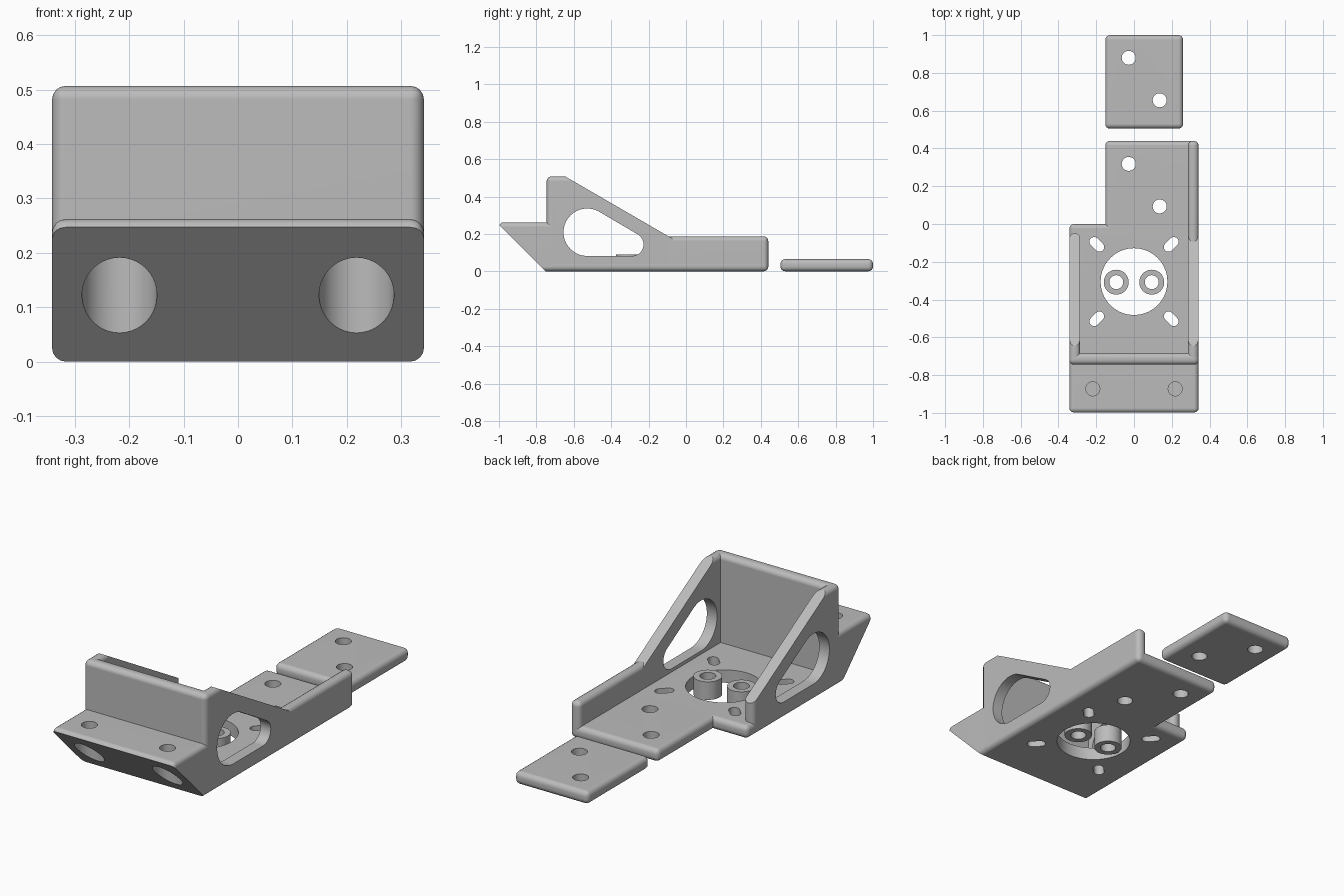
import bpy, bmesh, math
from mathutils import Vector
from mathutils.geometry import convex_hull_2d

old = bpy.data.objects.get("Cube")
if old:
    bpy.data.objects.remove(old, do_unlink=True)

R = 0.025        # rounding of all outer edges
W = 0.342        # half width of the bracket
INNER = 0.285    # inside of the side walls
T = 0.065        # plate thickness

grey = bpy.data.materials.new("plain grey")
grey.use_nodes = True
grey.diffuse_color = (0.5, 0.5, 0.5, 1)
bsdf = next(n for n in grey.node_tree.nodes if n.type == 'BSDF_PRINCIPLED')
bsdf.inputs["Base Color"].default_value = grey.diffuse_color


def make(name, bm):
    bmesh.ops.recalc_face_normals(bm, faces=bm.faces)
    mesh = bpy.data.meshes.new(name)
    bm.to_mesh(mesh)
    bm.free()
    mesh.materials.append(grey)
    ob = bpy.data.objects.new(name, mesh)
    bpy.context.scene.collection.objects.link(ob)
    return ob


def rounded_box(name, x, y, z):
    bm = bmesh.new()
    bmesh.ops.create_cube(bm, size=1)
    for v in bm.verts:
        v.co = [r[0] if c < 0 else r[1] for c, r in zip(v.co, (x, y, z))]
    bmesh.ops.bevel(bm, geom=bm.edges[:], offset=R, segments=4,
                    profile=0.5, affect='EDGES')
    return make(name, bm)


def prism(name, outline, lo, hi, axis='z'):
    """Extrude an outline: (x, y) along z, or (y, z) along x."""
    bm = bmesh.new()
    place = (lambda u, v: (u, v, lo)) if axis == 'z' else (lambda u, v: (lo, u, v))
    face = bm.faces.new([bm.verts.new(place(u, v)) for u, v in outline])
    ext = bmesh.ops.extrude_face_region(bm, geom=[face])
    step = Vector((0, 0, hi - lo)) if axis == 'z' else Vector((hi - lo, 0, 0))
    bmesh.ops.translate(bm, vec=step,
                        verts=[g for g in ext['geom'] if isinstance(g, bmesh.types.BMVert)])
    return make(name, bm)


def circle(cx, cy, r, n=40):
    return [(cx + r * math.cos(math.tau * i / n), cy + r * math.sin(math.tau * i / n))
            for i in range(n)]


def hull(points):
    return [points[i] for i in convex_hull_2d([Vector(p) for p in points])]


def hole(cx, cy, r, lo=-0.1, hi=0.3):
    return prism("hole_cutter", circle(cx, cy, r), lo, hi)


def select(ob):
    bpy.ops.object.select_all(action='DESELECT')
    ob.select_set(True)
    bpy.context.view_layer.objects.active = ob


def finish(ob, cutters=()):
    select(ob)
    for c in cutters:
        mod = ob.modifiers.new("cut", 'BOOLEAN')
        mod.operation, mod.solver, mod.object = 'DIFFERENCE', 'EXACT', c
        bpy.ops.object.modifier_apply(modifier=mod.name)
        bpy.data.objects.remove(c, do_unlink=True)
    select(ob)
    bpy.ops.object.shade_smooth_by_angle(angle=math.radians(26))
    mod = ob.modifiers.new("even_shading", 'WEIGHTED_NORMAL')
    mod.keep_sharp = True


# Motor plate with the large opening and four radial slots
MY = -0.305
cuts = [hole(0, MY, 0.177)]
for sx in (-1, 1):
    for sy in (-1, 1):
        ends = [circle(sx * d, MY + sy * d, 0.025, 24) for d in (0.183, 0.211)]
        cuts.append(prism("slot_cutter", hull(ends[0] + ends[1]), -0.1, 0.2))
finish(rounded_box("base_plate", (-W, W), (-0.74, 0), (0, T)), cuts)

# Plate extension and the loose clamp plate share a hole pattern
for name, x, y, shift in (("plate_extension", (-0.152, W), (-0.06, 0.44), 0),
                          ("clamp_plate", (-0.152, 0.26), (0.505, 1), 0.562)):
    finish(rounded_box(name, x, y, (0, T)),
           [hole(-0.028, 0.318 + shift, 0.037), hole(0.136, 0.093 + shift, 0.037)])

# Rail along the extension
finish(rounded_box("left_rail", (INNER, W), (-0.12, 0.44), (0, 0.187)))

# Upright wall
finish(rounded_box("upright_wall", (-W, W), (-0.745, -0.683), (0, 0.507)))

# Sloped side walls with a rounded window
for name, s in (("left_gusset", 1), ("right_gusset", -1)):
    wall = rounded_box(name, sorted((s * INNER, s * W)), (-0.735, -0.05), (0, 0.507))
    slope = prism("slope_cutter", [(-0.84, 0.62), (0.1, 0.075), (0.1, 0.62)], -1, 1, 'x')
    window = prism("window_cutter",
                   hull(circle(-0.528, 0.209, 0.127) + circle(-0.289, 0.144, 0.062)),
                   -1, 1, 'x')
    finish(wall, [slope, window])

# Mounting ledge, undercut at 45 degrees, with counterbored screw holes
ledge = rounded_box("mounting_ledge", (-W, W), (-1, -0.69), (0, 0.262))
cuts = [prism("undercut_cutter", [(-1.25, 0.5), (-1.25, -0.2), (-0.552, -0.2)],
              -1, 1, 'x')]
for x in (-0.218, 0.218):
    cuts += [hole(x, -0.873, 0.069, -0.1, 0.198), hole(x, -0.873, 0.037, 0.206, 0.4)]
finish(ledge, cuts)

# Two loose spacers inside the large opening
for name, x in (("left_spacer", 0.094), ("right_spacer", -0.094)):
    finish(prism(name, circle(x, -0.308, 0.066), 0, 0.091), [hole(x, -0.308, 0.037)])
